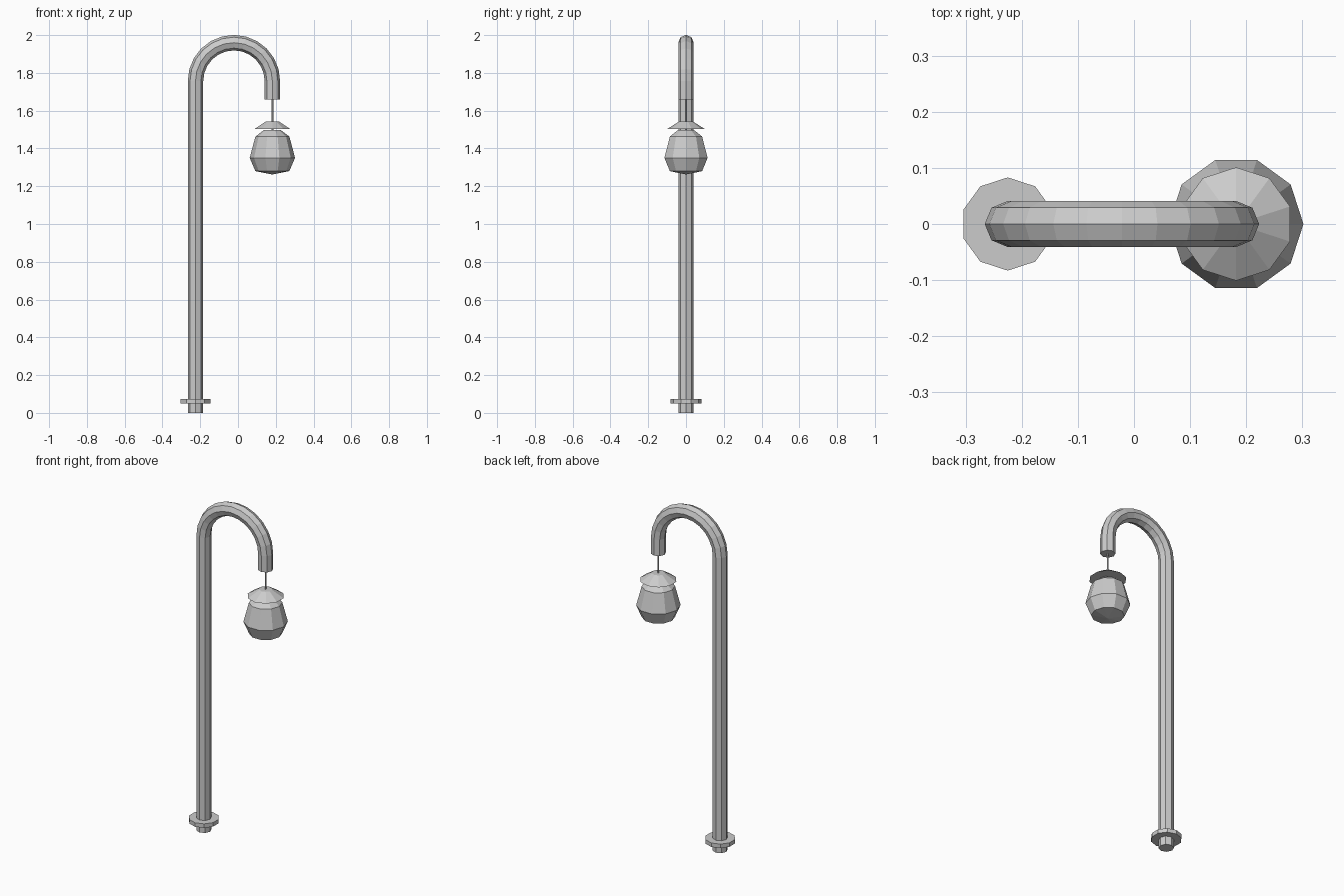
import bpy, bmesh
from math import sin, cos, pi
from mathutils import Vector

old = bpy.data.objects.get("Cube")
if old:
    bpy.data.objects.remove(old, do_unlink=True)

GREY = (0.6, 0.6, 0.6, 1.0)
metal = bpy.data.materials.new("light grey")
metal.use_nodes = True
metal.diffuse_color = GREY
metal.node_tree.nodes["Principled BSDF"].inputs["Base Color"].default_value = GREY

POLE_X, LAMP_X = -0.225, 0.182


def loft(name, rings):
    """Skin a stack of equal rings and close both ends."""
    bm = bmesh.new()
    loops = [[bm.verts.new(p) for p in ring] for ring in rings]
    n = len(loops[0])
    for a, b in zip(loops, loops[1:]):
        for i in range(n):
            j = (i + 1) % n
            bm.faces.new((a[i], a[j], b[j], b[i]))
    bm.faces.new(loops[0])
    bm.faces.new(loops[-1])
    bmesh.ops.remove_doubles(bm, verts=bm.verts, dist=0.0005)
    bmesh.ops.recalc_face_normals(bm, faces=bm.faces)
    mesh = bpy.data.meshes.new(name)
    bm.to_mesh(mesh)
    bm.free()
    mesh.materials.append(metal)
    obj = bpy.data.objects.new(name, mesh)
    bpy.context.collection.objects.link(obj)
    return obj


def lathe(name, x, profile, sides, phase=0.0):
    """Turn a (radius, height) profile around a vertical axis at x."""
    angles = [phase + 2 * pi * i / sides for i in range(sides)]
    return loft(name, [[(x + r * cos(a), r * sin(a), z) for a in angles]
                       for r, z in profile])


# Pole with crook: straight shaft, half-circle bend, short drop
bend_x = (POLE_X + LAMP_X) / 2
bend_r = (LAMP_X - POLE_X) / 2
bend_z = 1.96 - bend_r
steps, tube_r, tube_sides = 12, 0.041, 8
path = [(Vector((POLE_X, 0, 0)), Vector((-1, 0, 0)))]
for k in range(steps + 1):
    t = pi - pi * k / steps
    out = Vector((cos(t), 0, sin(t)))
    path.append((Vector((bend_x, 0, bend_z)) + out * bend_r, out))
path.append((Vector((LAMP_X, 0, 1.66)), Vector((1, 0, 0))))
side = Vector((0, 1, 0))
loft("curved_pole", [[c + tube_r * (out * cos(2 * pi * i / tube_sides)
                                    + side * sin(2 * pi * i / tube_sides))
                      for i in range(tube_sides)] for c, out in path])

# Ground flange
lathe("base_flange", POLE_X, [(0.083, 0.05), (0.083, 0.074)], 10, pi / 2)

# Hanging wire
lathe("hanging_wire", LAMP_X, [(0.005, 1.49), (0.005, 1.67)], 6)

# Lamp cap
lathe("lamp_cap", LAMP_X, [(0.101, 1.502), (0.036, 1.543)], 10, pi / 2)

# Faceted lamp globe
lathe("lamp_globe", LAMP_X,
      [(0.0, 1.262), (0.09, 1.28), (0.12, 1.35), (0.09, 1.463),
       (0.045, 1.497), (0.0, 1.499)], 10)
